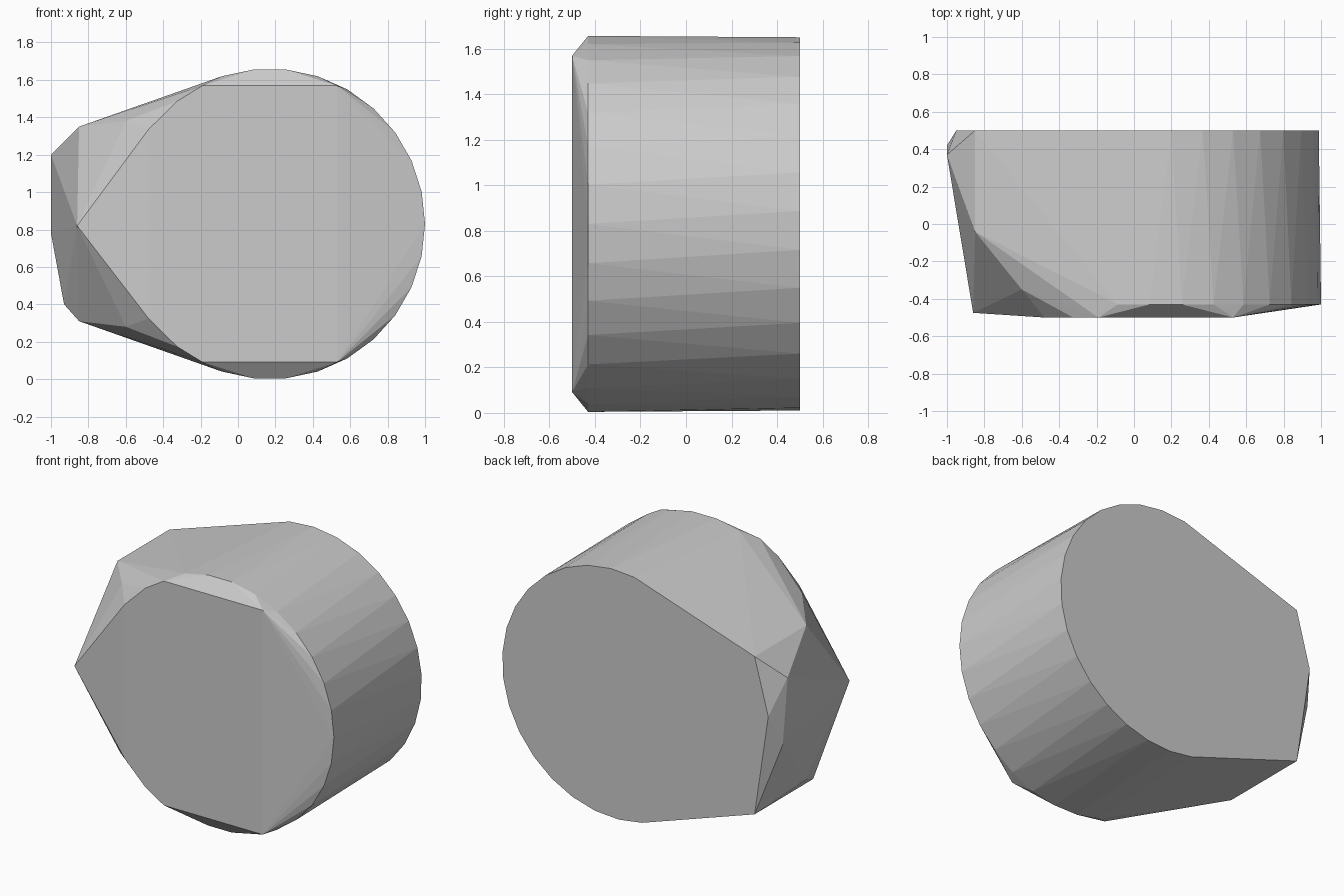
import bpy, bmesh
from math import radians, sin, cos

cube = bpy.data.objects.get("Cube")
if cube:
    bpy.data.objects.remove(cube, do_unlink=True)

grey = bpy.data.materials.new("stone_grey")
grey.use_nodes = True
colour = (0.6, 0.6, 0.6, 1)
grey.diffuse_color = colour
grey.node_tree.nodes["Principled BSDF"].inputs["Base Color"].default_value = colour

CX, CZ, R = 0.17, 0.83, 0.83


def ring(angles, y, r=R):
    """Points on the drum outline at depth y."""
    return [(CX + r * cos(radians(a)), y, CZ + r * sin(radians(a))) for a in angles]


points = []
# round drum: back rim and front rim, turned slightly against each other
points += ring(range(-104, 110, 12), 0.5, 0.82)
points += ring(range(-108, 110, 12), -0.43)
# flat front face
points += ring((64, -64, 116, -116, 127, -127, 142, -142), -0.5, 0.822)
# blunt nose on the right side
points += [
    (-0.85, 0.5, 1.35), (-0.95, 0.5, 0.98), (-0.85, 0.5, 0.31),
    (-1.0, 0.37, 1.2), (-1.0, 0.42, 0.78), (-0.93, 0.09, 0.4),
    (-0.85, -0.04, 1.35), (-0.85, -0.11, 0.31),
    (-0.6, -0.35, 1.38), (-0.6, -0.37, 0.28), (-0.86, -0.475, 0.82),
]

# wrap the outline points in one faceted solid
bm = bmesh.new()
for p in points:
    bm.verts.new(p)
hull = bmesh.ops.convex_hull(bm, input=bm.verts[:])
loose = [v for v in bm.verts if not v.link_faces]
bmesh.ops.delete(bm, geom=loose, context='VERTS')
bmesh.ops.dissolve_limit(bm, angle_limit=radians(0.5), verts=bm.verts[:], edges=bm.edges[:])
bmesh.ops.recalc_face_normals(bm, faces=bm.faces[:])

mesh = bpy.data.meshes.new("faceted_block")
bm.to_mesh(mesh)
bm.free()
mesh.materials.append(grey)
block = bpy.data.objects.new("faceted_block", mesh)
bpy.context.collection.objects.link(block)
